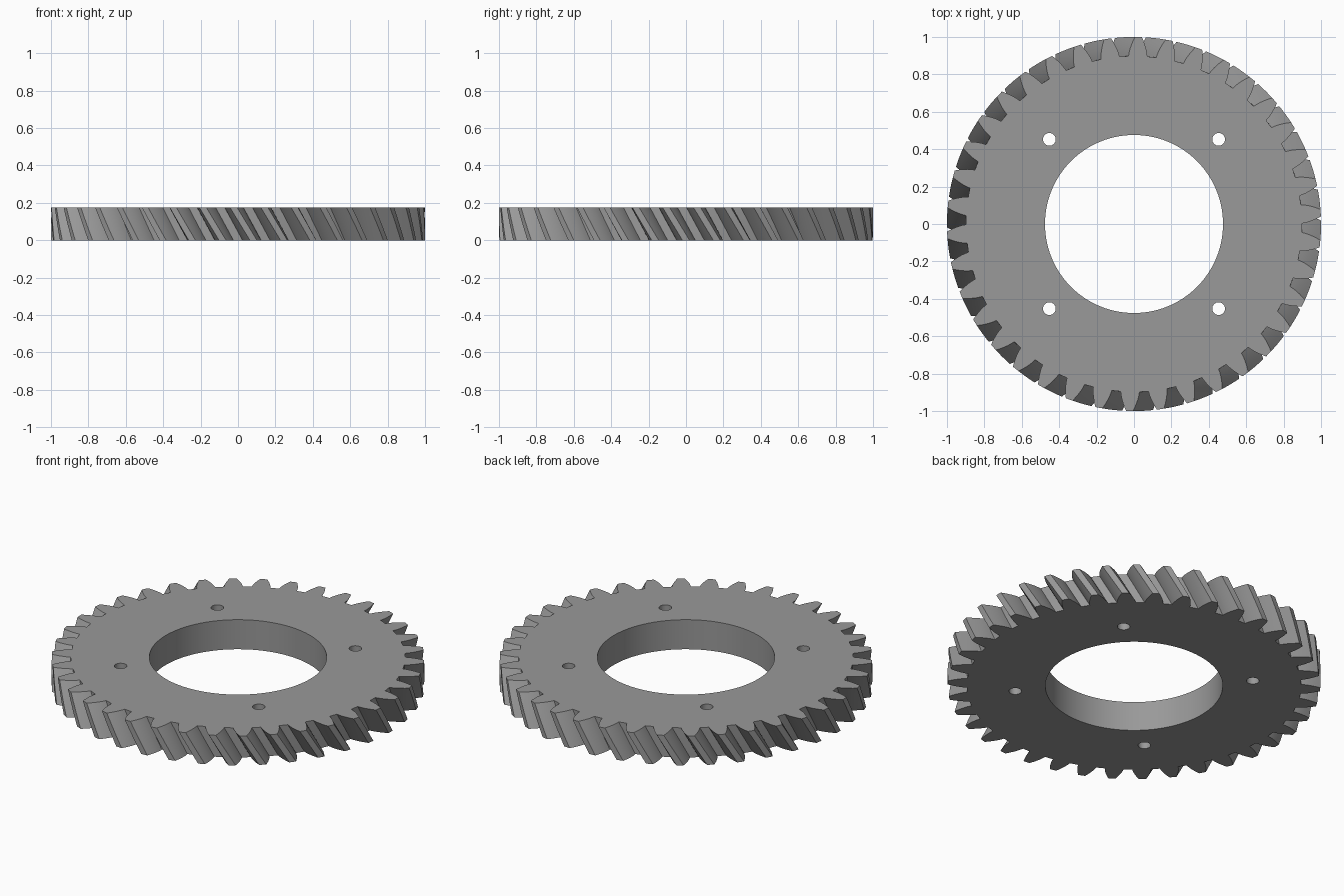
import bpy, bmesh, math

if "Cube" in bpy.data.objects:
    bpy.data.objects.remove(bpy.data.objects["Cube"])

TEETH, HEIGHT, LAYERS = 38, 0.175, 8
TIP_R, PITCH_R, ROOT_R = 1.0, 0.95, 0.898
BASE_R = PITCH_R * math.cos(math.radians(20))
TWIST = -HEIGHT * math.tan(math.radians(30)) / PITCH_R   # helix, bottom to top
BORE_R, HOLE_R, HOLE_POS = 0.476, 0.034, 0.4525


def involute(r):
    a = math.acos(BASE_R / r)
    return math.tan(a) - a


def half_angle(r):
    """Half the angular width of a tooth at radius r."""
    return math.pi / (2 * TEETH) + involute(PITCH_R) - involute(r)


def gear_profile():
    radii = [ROOT_R + (TIP_R - ROOT_R) * i / 5 for i in range(6)]
    flank = [(r, half_angle(r)) for r in radii]
    tooth = [(r, -a) for r, a in flank] + [(TIP_R, 0)] + [(r, a) for r, a in reversed(flank)]
    pts = []
    for t in range(TEETH):
        c = 2 * math.pi * t / TEETH
        pts += [(r * math.cos(c + a), r * math.sin(c + a)) for r, a in tooth]
    return pts


def circle(cx, cy, r, n):
    return [(cx + r * math.cos(2 * math.pi * i / n), cy + r * math.sin(2 * math.pi * i / n))
            for i in range(n)]


def wall(bm, pts, layers, twist=0.0):
    """Sweep a closed outline upward; return its bottom and top edge loops."""
    rings = []
    for k in range(layers + 1):
        f = k / layers
        c, s = math.cos(twist * f), math.sin(twist * f)
        rings.append([bm.verts.new((x * c - y * s, x * s + y * c, HEIGHT * f)) for x, y in pts])
    n = len(pts)
    for lo, hi in zip(rings, rings[1:]):
        for i in range(n):
            j = (i + 1) % n
            bm.faces.new((lo[i], lo[j], hi[j], hi[i]))
    return [[bm.edges.get((ring[i], ring[(i + 1) % n])) for i in range(n)]
            for ring in (rings[0], rings[-1])]


bm = bmesh.new()
# Toothed rim, centre bore and four bolt holes
loops = [wall(bm, gear_profile(), LAYERS, TWIST), wall(bm, circle(0, 0, BORE_R, 96), 1)]
for sx in (-1, 1):
    for sy in (-1, 1):
        loops.append(wall(bm, circle(sx * HOLE_POS, sy * HOLE_POS, HOLE_R, 32), 1))

# Flat bottom and top faces, filled around the holes
for side, nz in ((0, -1), (1, 1)):
    edges = [e for loop in loops for e in loop[side]]
    bmesh.ops.triangle_fill(bm, edges=edges, use_beauty=True, normal=(0, 0, nz))
bmesh.ops.recalc_face_normals(bm, faces=bm.faces)

mesh = bpy.data.meshes.new("helical_gear")
bm.to_mesh(mesh)
bm.free()
gear = bpy.data.objects.new("helical_gear", mesh)
bpy.context.collection.objects.link(gear)

steel = bpy.data.materials.new("steel_grey")
steel.diffuse_color = (0.32, 0.32, 0.32, 1)
steel.use_nodes = True
steel.node_tree.nodes["Principled BSDF"].inputs["Base Color"].default_value = steel.diffuse_color
mesh.materials.append(steel)

bpy.context.view_layer.objects.active = gear
gear.select_set(True)
bpy.ops.object.shade_smooth_by_angle(angle=math.radians(25))
